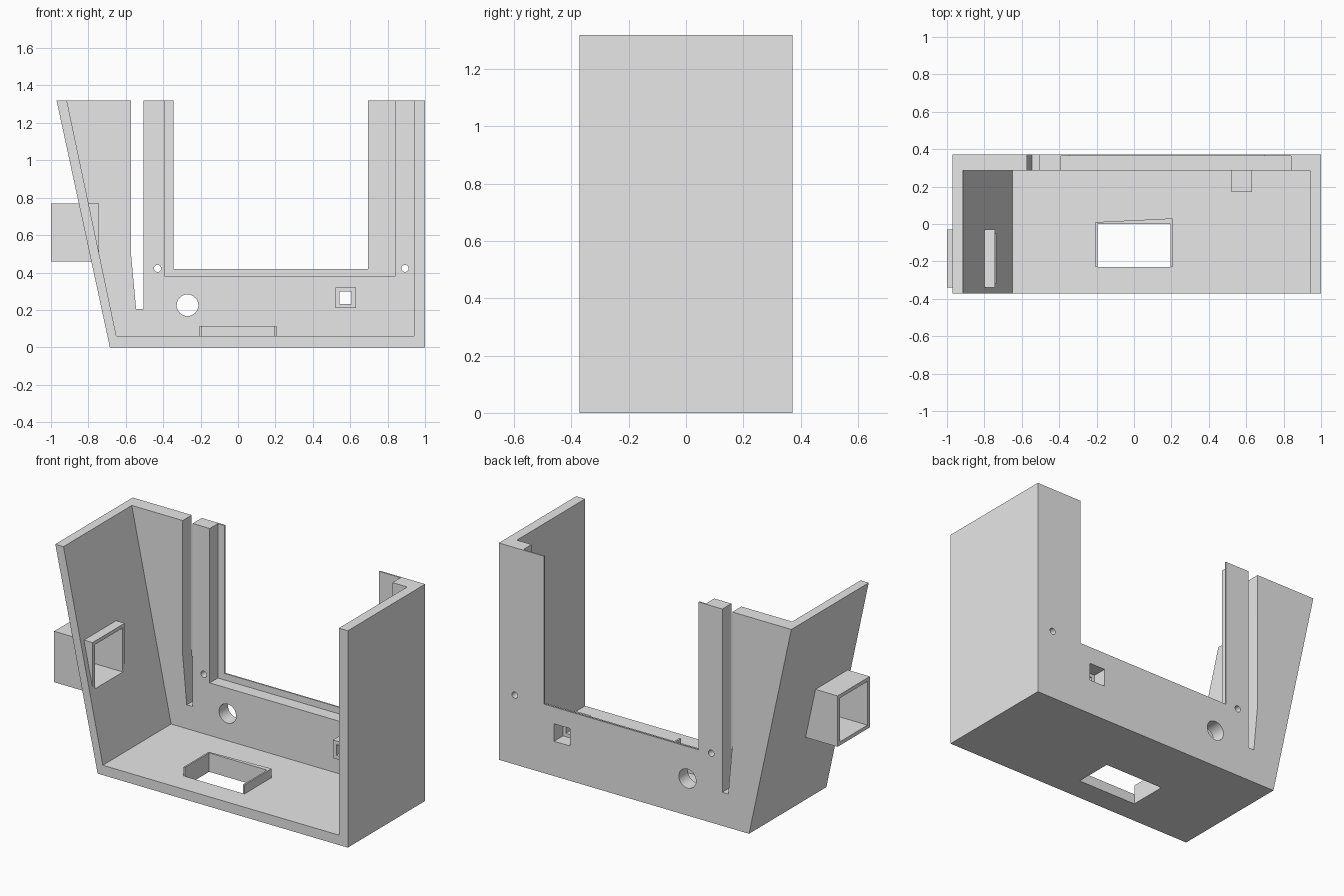
import bpy, bmesh, math
from mathutils import Vector

if "Cube" in bpy.data.objects:
    bpy.data.objects.remove(bpy.data.objects["Cube"])

grey = bpy.data.materials.new("light_grey")
grey.diffuse_color = (0.8, 0.8, 0.8, 1)
grey.use_nodes = True
grey.node_tree.nodes["Principled BSDF"].inputs["Base Color"].default_value = grey.diffuse_color

Y = 0.372       # half depth
BACK = 0.285    # inner face of the back wall
LIP = 0.363     # inner face of the thin window lip
TOP = 1.32


def prism(name, pts, lo, hi, axis="y"):
    """Extrude a closed profile: (x, z) along y, or (x, y) along z."""
    def place(p, d):
        return Vector((p[0], d, p[1])) if axis == "y" else Vector((p[0], p[1], d))
    bm = bmesh.new()
    a = [bm.verts.new(place(p, lo)) for p in pts]
    b = [bm.verts.new(place(p, hi)) for p in pts]
    bm.faces.new(a)
    bm.faces.new(b)
    n = len(pts)
    for i in range(n):
        j = (i + 1) % n
        bm.faces.new((a[i], a[j], b[j], b[i]))
    bmesh.ops.recalc_face_normals(bm, faces=bm.faces)
    me = bpy.data.meshes.new(name)
    bm.to_mesh(me)
    bm.free()
    me.materials.append(grey)
    ob = bpy.data.objects.new(name, me)
    bpy.context.collection.objects.link(ob)
    return ob


def box(name, x0, x1, y0, y1, z0, z1):
    return prism(name, [(x0, z0), (x1, z0), (x1, z1), (x0, z1)], y0, y1)


def disc(x, z, r, n=32):
    pts = [(x + r * math.cos(2 * math.pi * i / n), z + r * math.sin(2 * math.pi * i / n))
           for i in range(n)]
    return prism("hole_cutter", pts, BACK - 0.05, 0.5)


def cut(ob, cutters):
    """Subtract each cutter, then remove it."""
    bpy.context.view_layer.objects.active = ob
    for c in cutters:
        c.hide_render = True
        m = ob.modifiers.new("cut", "BOOLEAN")
        m.operation = "DIFFERENCE"
        m.solver = "EXACT"
        m.object = c
        bpy.ops.object.modifier_apply(modifier=m.name)
        bpy.data.objects.remove(c)


# Housing with a sloping left wall, open at the front and top
housing = prism("housing", [(-0.685, 0), (1, 0), (1, TOP), (-0.97, TOP)], -Y, Y)
slope = (0.915 - 0.65) / (TOP - 0.06)
over = TOP + 0.1
cut(housing, [
    prism("inside_cutter", [(-0.65, 0.06), (0.94, 0.06), (0.94, over),
                            (-0.65 - slope * (over - 0.06), over)], -0.5, BACK),
    # window and the rebate around it
    box("window_cutter", -0.345, 0.695, 0.2, 0.5, 0.42, over),
    box("rebate_cutter", -0.39, 0.84, 0.2, LIP, 0.38, over),
    # tapering cable slot
    prism("slot_cutter", [(-0.545, 0.205), (-0.505, 0.205), (-0.505, over),
                          (-0.572, over), (-0.572, 0.5)], 0.2, 0.5),
    # round holes
    disc(-0.27, 0.225, 0.058),
    disc(-0.43, 0.422, 0.019),
    disc(0.893, 0.422, 0.019),
    # square socket, floor opening and side port
    box("socket_cutter", 0.522, 0.628, 0.2, 0.5, 0.212, 0.318),
    box("floor_cutter", -0.195, 0.195, -0.23, 0.0, -0.1, 0.2),
    box("port_cutter", -1.1, -0.6, -0.318, -0.052, 0.482, 0.748),
])

# Square boss behind the socket
boss = box("socket_boss", 0.52, 0.63, 0.17, BACK + 0.001, 0.21, 0.32)
cut(boss, [box("boss_cutter", 0.543, 0.608, 0.1, 0.4, 0.233, 0.298)])

# Square tube through the sloping wall
tube = box("side_tube", -1, -0.742, -0.34, -0.03, 0.46, 0.77)
cut(tube, [box("bore_cutter", -1.1, -0.6, -0.318, -0.052, 0.482, 0.748)])

# Three-sided rim around the floor opening, its rear edge slightly skewed
prism("floor_rim", [(-0.205, -0.23), (-0.195, -0.23), (-0.195, 0.0), (0.195, 0.0),
                    (0.195, -0.23), (0.205, -0.23), (0.205, 0.03), (-0.205, 0.01)],
      0.055, 0.115, "z")

# Smooth the round holes, keep every corner crisp
for ob in bpy.context.scene.objects:
    ob.select_set(True)
bpy.context.view_layer.objects.active = housing
bpy.ops.object.shade_smooth_by_angle(angle=math.radians(25))
